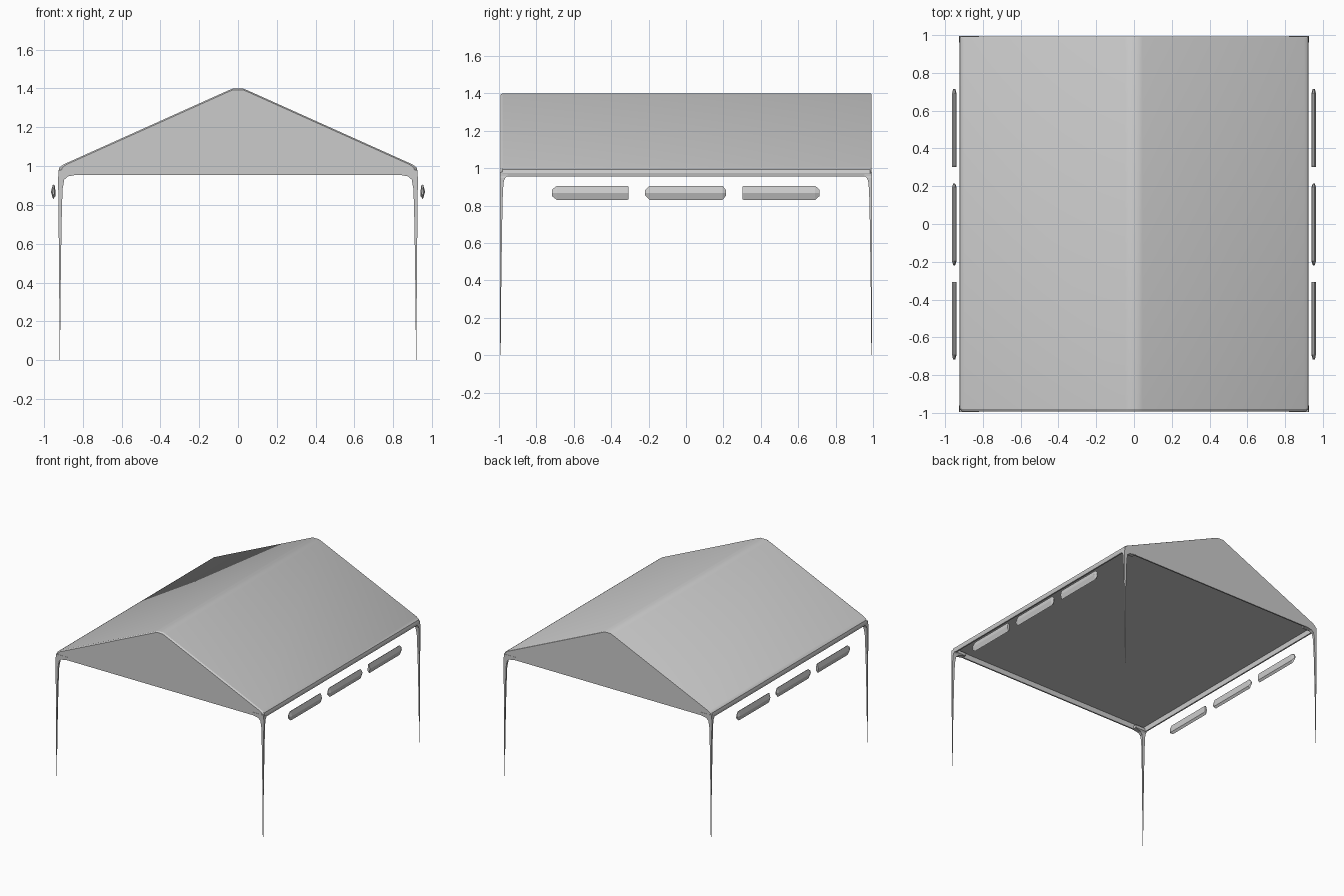
import bpy, bmesh, math

if "Cube" in bpy.data.objects:
    bpy.data.objects.remove(bpy.data.objects["Cube"])


def make_object(name, bm, smooth=False):
    bmesh.ops.recalc_face_normals(bm, faces=bm.faces)
    me = bpy.data.meshes.new(name)
    bm.to_mesh(me)
    bm.free()
    ob = bpy.data.objects.new(name, me)
    bpy.context.collection.objects.link(ob)
    if smooth:
        bpy.ops.object.select_all(action='DESELECT')
        ob.select_set(True)
        bpy.context.view_layer.objects.active = ob
        bpy.ops.object.shade_smooth_by_angle(angle=math.radians(25))
    return ob


def loft(bm, rings):
    """Skin a list of closed rings of points and cap both ends."""
    vs = [[bm.verts.new(p) for p in r] for r in rings]
    n = len(vs[0])
    for a, b in zip(vs, vs[1:]):
        for i in range(n):
            j = (i + 1) % n
            bm.faces.new((a[i], a[j], b[j], b[i]))
    bm.faces.new(vs[0])
    bm.faces.new(vs[-1])


# Gabled roof: profile swept front to back with softened end edges
half = [(0.921, 0.955), (0.925, 0.975), (0.92, 0.993), (0.90, 1.008),
        (0.045, 1.392), (0.025, 1.4)]
profile = half + [(-x, z) for x, z in reversed(half)]


def roof_ring(y, s):
    return [(x * s, y, 0.955 + (z - 0.955) * s) for x, z in profile]


bm = bmesh.new()
loft(bm, [roof_ring(-0.993, 0.984), roof_ring(-0.98, 1),
          roof_ring(0.985, 1), roof_ring(0.993, 0.992)])
bmesh.ops.recalc_face_normals(bm, faces=bm.faces)
# Ceiling raised behind a thin hanging rim
under = [f for f in bm.faces if f.normal.z < -0.99]
bmesh.ops.inset_region(bm, faces=under, thickness=0.012)
bmesh.ops.inset_region(bm, faces=under, thickness=0.002)
bmesh.ops.translate(bm, vec=(0, 0, 0.04),
                    verts=list({v for f in under for v in f.verts}))
make_object("roof", bm, True)

# Tapering corner legs: height, inner x, outer x, inner y
sections = [(0.0, 0.917, 0.919, 0.991), (0.35, 0.914, 0.921, 0.988),
            (0.7, 0.909, 0.924, 0.983), (0.88, 0.904, 0.926, 0.979),
            (0.93, 0.895, 0.926, 0.974), (0.947, 0.875, 0.926, 0.967),
            (0.957, 0.82, 0.924, 0.955), (0.98, 0.82, 0.924, 0.955)]
for sy, end in ((-1, "front"), (1, "back")):
    for sx, side in ((-1, "left"), (1, "right")):
        bm = bmesh.new()
        loft(bm, [[(sx * a, sy * c, z), (sx * b, sy * c, z),
                   (sx * b, sy * 0.995, z), (sx * a, sy * 0.995, z)]
                  for z, a, b, c in sections])
        make_object(end + "_" + side + "_leg", bm)

# Thin lozenge-section rails hanging outside each eave
rail_section = [(0.939, 0.845), (0.953, 0.83), (0.964, 0.868),
                (0.953, 0.906), (0.943, 0.9)]


def rail_ring(sx, y, s):
    return [(sx * (0.952 + (x - 0.952) * s), y, 0.868 + (z - 0.868) * s)
            for x, z in rail_section]


rails = [("front", [(-0.717, 0.45), (-0.69, 1), (-0.315, 1), (-0.308, 0.9)]),
         ("middle", [(-0.22, 0.35), (-0.195, 1), (0.195, 1), (0.215, 0.35)]),
         ("back", [(0.303, 0.9), (0.31, 1), (0.69, 1), (0.714, 0.45)])]
for sx, side in ((-1, "left"), (1, "right")):
    for place, stations in rails:
        bm = bmesh.new()
        loft(bm, [rail_ring(sx, y, s) for y, s in stations])
        make_object(side + "_" + place + "_rail", bm)
